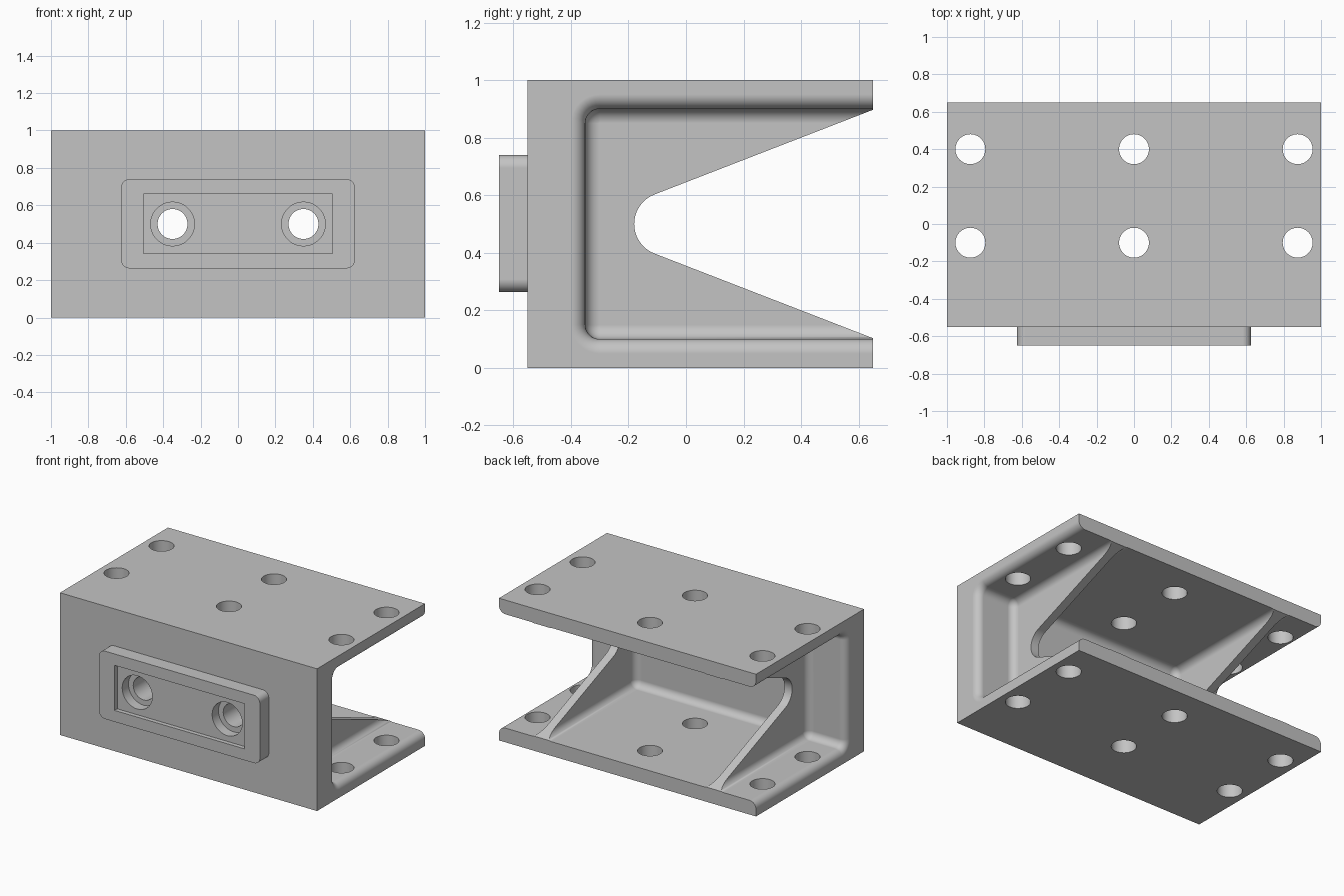
import bpy, bmesh
from math import cos, sin, pi, sqrt, radians
from mathutils import Vector

if "Cube" in bpy.data.objects:
    bpy.data.objects.remove(bpy.data.objects["Cube"], do_unlink=True)

FILLET = 0.05
STEPS = 8
RIB_X, RIB_HALF = 0.67, 0.03

grey = bpy.data.materials.new("machined_grey")
grey.use_nodes = True
grey.diffuse_color = (0.55, 0.55, 0.55, 1)
grey.node_tree.nodes["Principled BSDF"].inputs["Base Color"].default_value = grey.diffuse_color


def loft(name, sections):
    """Closed solid skinned through equal-length point loops."""
    bm = bmesh.new()
    loops = [[bm.verts.new(p) for p in s] for s in sections]
    n = len(loops[0])
    for a, b in zip(loops, loops[1:]):
        for i in range(n):
            j = (i + 1) % n
            bm.faces.new((a[i], a[j], b[j], b[i]))
    bm.faces.new(loops[0])
    bm.faces.new(loops[-1])
    bmesh.ops.recalc_face_normals(bm, faces=bm.faces)
    mesh = bpy.data.meshes.new(name)
    bm.to_mesh(mesh)
    bm.free()
    mesh.materials.append(grey)
    ob = bpy.data.objects.new(name, mesh)
    bpy.context.collection.objects.link(ob)
    return ob


def arc(u, v, r, start, end, steps=STEPS):
    return [(u + r * cos(radians(start + (end - start) * i / steps)),
             v + r * sin(radians(start + (end - start) * i / steps)))
            for i in range(steps + 1)]


def prism(name, outline, axis, low, high):
    """Extrude a 2D outline along x, y or z."""
    place = {"x": lambda u, v, w: (w, u, v),
             "y": lambda u, v, w: (u, w, v),
             "z": lambda u, v, w: (u, v, w)}[axis]
    return loft(name, [[place(u, v, w) for u, v in outline] for w in (low, high)])


def rect(u0, u1, v0, v1):
    return [(u0, v0), (u1, v0), (u1, v1), (u0, v1)]


def cut(ob, cutters):
    bpy.context.view_layer.objects.active = ob
    for c in cutters:
        mod = ob.modifiers.new("cut", "BOOLEAN")
        mod.operation = "DIFFERENCE"
        mod.solver = "EXACT"
        mod.object = c
        bpy.ops.object.modifier_apply(modifier=mod.name)
        bpy.data.objects.remove(c, do_unlink=True)


def finish(ob):
    bpy.ops.object.select_all(action="DESELECT")
    ob.select_set(True)
    bpy.context.view_layer.objects.active = ob
    bpy.ops.object.shade_smooth_by_angle(angle=radians(30))
    mod = ob.modifiers.new("even_normals", "WEIGHTED_NORMAL")
    mod.keep_sharp = True


def bay_section(x, d):
    """Pocket outline at x, shrunk by d, open towards the back."""
    r = max(FILLET - d, 0.001)
    y, low, high = -0.35 + FILLET, 0.1 + FILLET, 0.9 - FILLET
    pts = [(1, low - r)] + arc(y, low, r, 270, 180) + arc(y, high, r, 180, 90) + [(1, high + r)]
    return [Vector((x, u, v)) for u, v in pts]


def fillet_run(x, side):
    """Sections rounding from a rib face at x out to full pocket size."""
    angles = [pi / 2 * i / STEPS for i in range(STEPS + 1)]
    return [bay_section(x + side * FILLET * (1 - cos(a)), FILLET * (1 - sin(a))) for a in angles]


# Solid block and its three rear bays
body = prism("channel_body", rect(-0.55, 0.65, 0, 1), "x", -1, 1)
inner = RIB_X - RIB_HALF
cutters = [loft("centre_bay", fillet_run(-inner, 1) + fillet_run(inner, -1)[::-1])]
flare = []
for i in range(STEPS + 1):
    a = pi / 2 * i / STEPS
    flare.append((1 - FILLET + FILLET * sin(a), -FILLET * (1 - cos(a))))
flare.append((1.1, -FILLET))
for side in (-1, 1):
    sections = fillet_run(side * (RIB_X + RIB_HALF), side)
    sections += [bay_section(side * x, d) for x, d in flare]
    cutters.append(loft("end_bay", sections))

# V-shaped opening that leaves the two tapered ribs
nose = arc(-0.07, 0.5, 0.11, 111.5, 248.5, 20)
u, v = nose[0]
reach = v + (0.897 - v) * (1 - u) / (0.65 - u)
cutters.append(prism("rib_opening", [(1, reach)] + nose + [(1, 1 - reach)], "x", -0.8, 0.8))

# Bolt holes through both flanges and the front wall
for x in (-0.875, 0, 0.875):
    for y in (-0.1, 0.4):
        cutters.append(prism("flange_hole", arc(x, y, 0.08, 0, 360, 48)[:-1], "z", -0.2, 1.2))
for x in (-0.35, 0.35):
    cutters.append(prism("wall_hole", arc(x, 0.5, 0.08, 0, 360, 48)[:-1], "y", -0.8, -0.2))
cut(body, cutters)
finish(body)

# Raised front pad with a shallow recess and counterbores
w, low, high, r = 0.625, 0.263, 0.74, 0.045
outline = (arc(w - r, high - r, r, 0, 90) + arc(r - w, high - r, r, 90, 180)
           + arc(r - w, low + r, r, 180, 270) + arc(w - r, low + r, r, 270, 360))
pad = prism("front_pad", outline, "y", -0.65, -0.55)
cutters = [prism("recess", rect(-0.505, 0.505, 0.343, 0.66), "y", -0.8, -0.62)]
for x in (-0.35, 0.35):
    cutters.append(prism("counterbore", arc(x, 0.5, 0.117, 0, 360, 48)[:-1], "y", -0.8, -0.4))
cut(pad, cutters)
finish(pad)
